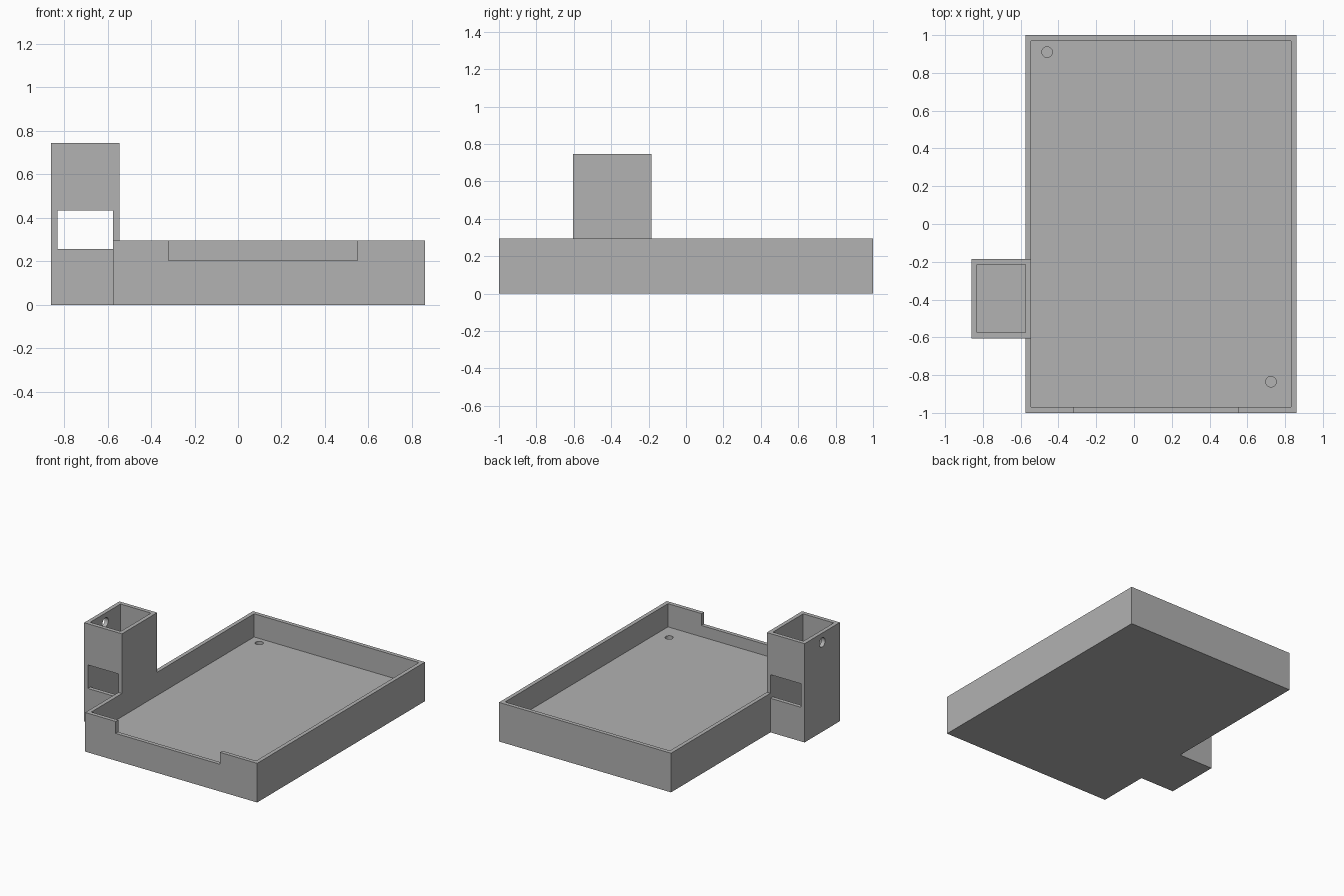
import bpy
import bmesh
from math import pi
from mathutils import Matrix, Vector

if "Cube" in bpy.data.objects:
    bpy.data.objects.remove(bpy.data.objects["Cube"], do_unlink=True)

grey = bpy.data.materials.new("plain grey")
grey.use_nodes = True
grey.diffuse_color = (0.445, 0.445, 0.445, 1)
grey.node_tree.nodes["Principled BSDF"].inputs["Base Color"].default_value = grey.diffuse_color


def make(name, bm):
    mesh = bpy.data.meshes.new(name)
    bm.to_mesh(mesh)
    bm.free()
    mesh.materials.append(grey)
    obj = bpy.data.objects.new(name, mesh)
    bpy.context.collection.objects.link(obj)
    return obj


def block(name, low, high):
    low, high = Vector(low), Vector(high)
    bm = bmesh.new()
    bmesh.ops.create_cube(bm, size=1, matrix=Matrix.Translation((low + high) / 2)
                          @ Matrix.Diagonal((*(high - low), 1)))
    return make(name, bm)


def rod(name, centre, radius, length, turn=0):
    bm = bmesh.new()
    bmesh.ops.create_cone(bm, cap_ends=True, segments=32, radius1=radius, radius2=radius,
                          depth=length, matrix=Matrix.Translation(centre)
                          @ Matrix.Rotation(turn, 4, "Y"))
    return make(name, bm)


def combine(body, tool, operation):
    mod = body.modifiers.new(tool.name, "BOOLEAN")
    mod.operation = operation
    mod.solver = "EXACT"
    mod.object = tool
    bpy.context.view_layer.objects.active = body
    bpy.ops.object.modifier_apply(modifier=mod.name)
    bpy.data.objects.remove(tool, do_unlink=True)


# Outer dimensions
wall, rim, floor = 0.03, 0.295, 0.12
x0, x1 = -0.575, 0.86          # tray sides
t0, t1 = -0.86, x0 + wall      # tower sides
f, b, top = -0.605, -0.185, 0.745

# Tray and tower merged into one body
body = block("tray_with_side_tower", (x0, -1, 0), (x1, 1, rim))
combine(body, block("tower", (t0, f, 0), (t1, b, top)), "UNION")

# Tray cavity, front notch, tower shaft and the window through front and back
cuts = {
    "tray_cavity": ((x0 + wall, -1 + wall, floor), (x1 - wall, 1 - wall, rim + 0.1)),
    "front_notch": ((-0.32, -1.1, 0.205), (0.55, -0.9, rim + 0.1)),
    "tower_shaft": ((t0 + wall, f + wall, wall), (t1 - wall, b - wall, top + 0.1)),
    "tower_window": ((t0 + wall, f - 0.05, 0.257), (t1 - wall, b + 0.05, 0.435)),
}
for name, (low, high) in cuts.items():
    combine(body, block(name, low, high), "DIFFERENCE")

# Blind holes in opposite corners of the tray floor
for x, y in ((-0.46, 0.91), (0.725, -0.835)):
    combine(body, rod("floor_hole", (x, y, floor), 0.028, 0.18), "DIFFERENCE")

# Round hole in the outer tower wall
combine(body, rod("tower_hole", (t0, (f + b) / 2, 0.675), 0.035, 0.12, pi / 2), "DIFFERENCE")

body.select_set(True)
bpy.context.view_layer.objects.active = body
bpy.ops.object.shade_smooth_by_angle()
